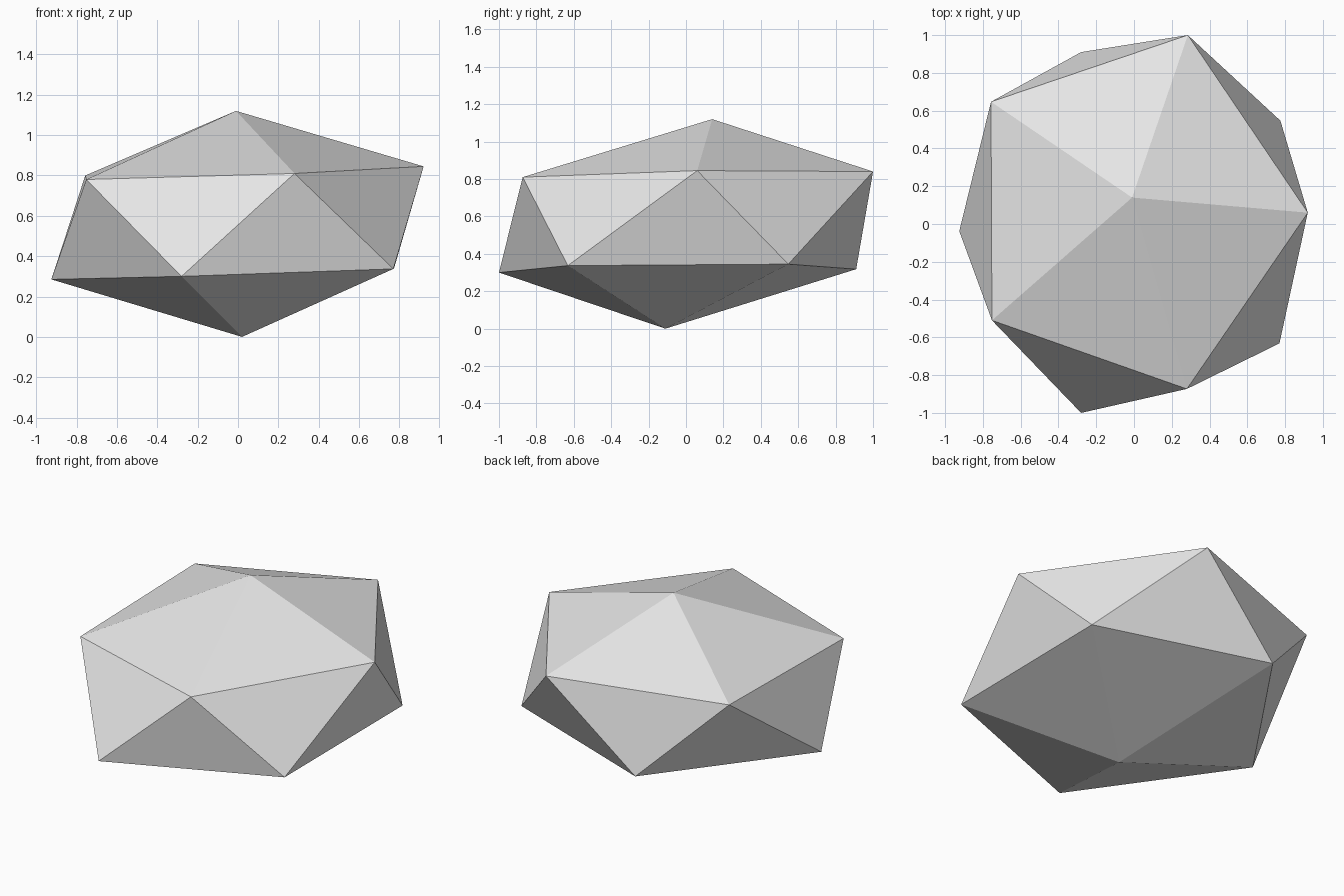
import bpy
import bmesh

cube = bpy.data.objects.get("Cube")
if cube:
    bpy.data.objects.remove(cube, do_unlink=True)


def make_material(name, color):
    mat = bpy.data.materials.new(name)
    mat.use_nodes = True
    mat.diffuse_color = color
    mat.node_tree.nodes["Principled BSDF"].inputs["Base Color"].default_value = color
    return mat


# Tilted, flattened twenty-sided rock: two poles and two staggered rings
TOP = (-0.01, 0.14, 1.12)
BOTTOM = (0.02, -0.11, 0.0)
UPPER = [(0.92, 0.06, 0.845), (0.285, 1.0, 0.84), (-0.757, 0.647, 0.80),
         (-0.752, -0.51, 0.78), (0.28, -0.873, 0.81)]
LOWER = [(0.775, 0.547, 0.345), (-0.28, 0.91, 0.318), (-0.925, -0.038, 0.285),
         (-0.28, -1.0, 0.30), (0.77, -0.632, 0.337)]

bm = bmesh.new()
top, bottom = bm.verts.new(TOP), bm.verts.new(BOTTOM)
upper = [bm.verts.new(p) for p in UPPER]
lower = [bm.verts.new(p) for p in LOWER]

# Caps and the zigzag band of triangles between the rings
for i in range(5):
    j = (i + 1) % 5
    bm.faces.new((top, upper[i], upper[j]))
    bm.faces.new((upper[i], lower[i], upper[j]))
    bm.faces.new((lower[i], lower[j], upper[j]))
    bm.faces.new((bottom, lower[j], lower[i]))
bmesh.ops.recalc_face_normals(bm, faces=bm.faces)

mesh = bpy.data.meshes.new("rock")
bm.to_mesh(mesh)
bm.free()
mesh.materials.append(make_material("light grey stone", (0.8, 0.8, 0.8, 1.0)))
rock = bpy.data.objects.new("rock", mesh)
bpy.context.collection.objects.link(rock)
